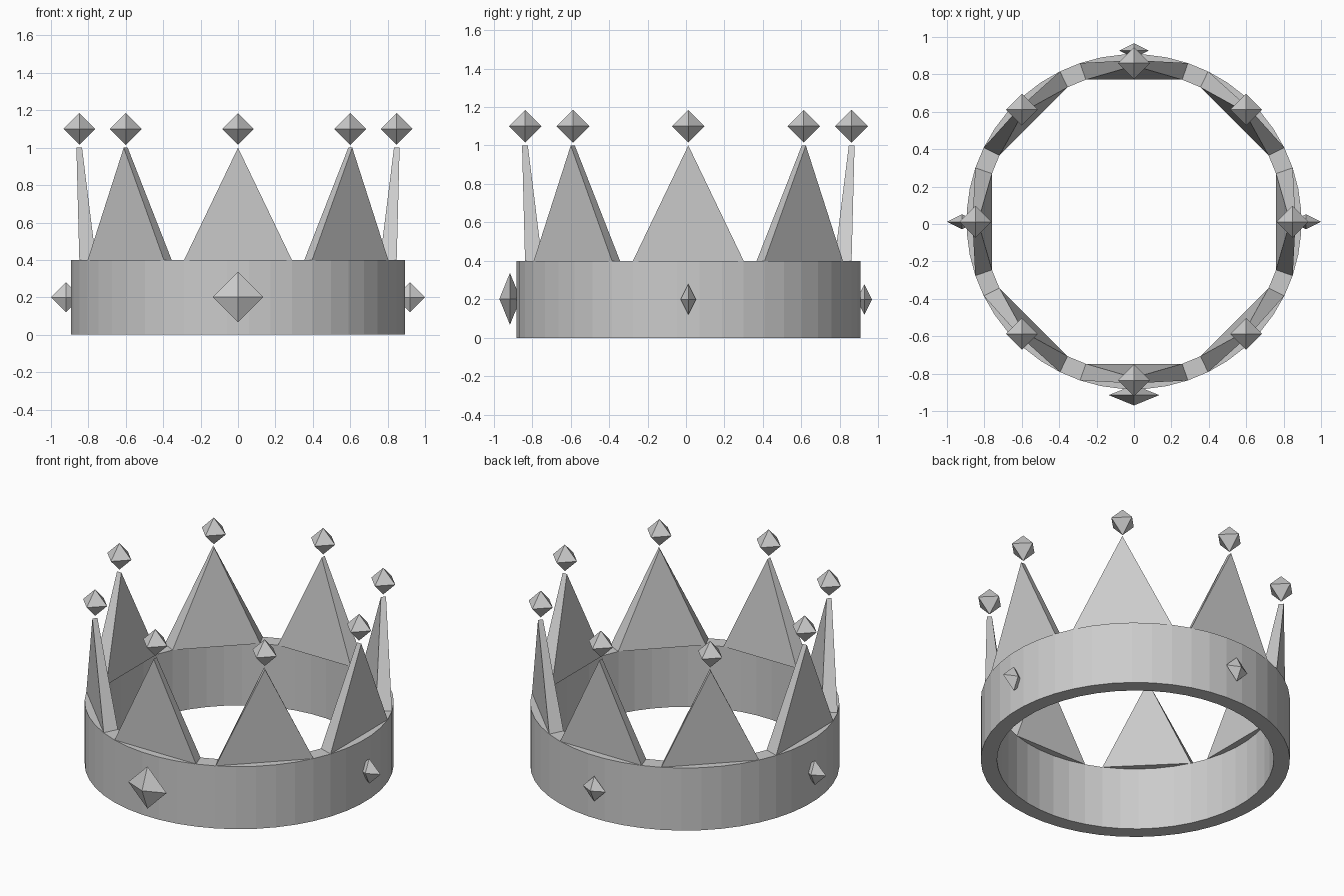
import bpy
import bmesh
from math import sin, cos, radians
from mathutils import Vector

if "Cube" in bpy.data.objects:
    bpy.data.objects.remove(bpy.data.objects["Cube"])

CENTRE_Y = 0.012
OUTER, INNER = 0.896, 0.802
BAND_TOP, SPIKE_TOP = 0.4, 1.0
SEGMENTS = 48
STEP = 360 / SEGMENTS

grey = bpy.data.materials.new("plain_grey")
grey.use_nodes = True
colour = (0.6, 0.6, 0.6, 1)
grey.diffuse_color = colour
grey.node_tree.nodes["Principled BSDF"].inputs["Base Color"].default_value = colour


def polar(radius, degrees, z):
    a = radians(degrees)
    return Vector((radius * cos(a), radius * sin(a) + CENTRE_Y, z))


def finish(name, bm):
    bmesh.ops.recalc_face_normals(bm, faces=bm.faces)
    mesh = bpy.data.meshes.new(name)
    bm.to_mesh(mesh)
    bm.free()
    mesh.materials.append(grey)
    obj = bpy.data.objects.new(name, mesh)
    bpy.context.collection.objects.link(obj)


def gem(name, centre, half):
    # Octahedron with its points on the axes
    bm = bmesh.new()
    for axis in range(3):
        for sign in (-1, 1):
            point = Vector(centre)
            point[axis] += sign * half[axis]
            bm.verts.new(point)
    bmesh.ops.convex_hull(bm, input=bm.verts)
    finish(name, bm)


# Band: a rectangular section swept round the crown
bm = bmesh.new()
section = [(OUTER, 0), (OUTER, BAND_TOP), (INNER, BAND_TOP), (INNER, 0)]
loops = [[bm.verts.new(polar(r, (i + 0.5) * STEP, z)) for r, z in section]
         for i in range(SEGMENTS)]
for i, a in enumerate(loops):
    b = loops[(i + 1) % SEGMENTS]
    for j in range(4):
        k = (j + 1) % 4
        bm.faces.new((a[j], b[j], b[k], a[k]))
finish("band", bm)

# Eight spikes, each a wedge rising to a short radial ridge, with a gem above
for i in range(8):
    angle = i * 45
    half_width = 2.5 * STEP
    bm = bmesh.new()
    ol, il, ir, outer_r = [
        bm.verts.new(polar(r, angle + s * half_width, BAND_TOP))
        for r, s in ((OUTER, -1), (INNER, -1), (INNER, 1), (OUTER, 1))]
    top_out = bm.verts.new(polar(0.864, angle, SPIKE_TOP))
    top_in = bm.verts.new(polar(0.834, angle, SPIKE_TOP))
    for face in ((ol, il, ir, outer_r), (ol, outer_r, top_out), (il, top_in, ir),
                 (ol, top_out, top_in, il), (outer_r, ir, top_in, top_out)):
        bm.faces.new(face)
    finish(f"spike_{i + 1}", bm)
    gem(f"spike_gem_{i + 1}", polar(0.848, angle, 1.1), (0.085, 0.085, 0.085))

# Gems set into the band
gem("front_gem", (0, -0.915, 0.203), (0.135, 0.055, 0.135))
gem("back_gem", (0, 0.927, 0.2), (0.08, 0.04, 0.08))
for side, sign in (("left", 1), ("right", -1)):
    gem(f"{side}_gem", (sign * 0.92, CENTRE_Y, 0.2), (0.08, 0.04, 0.08))
